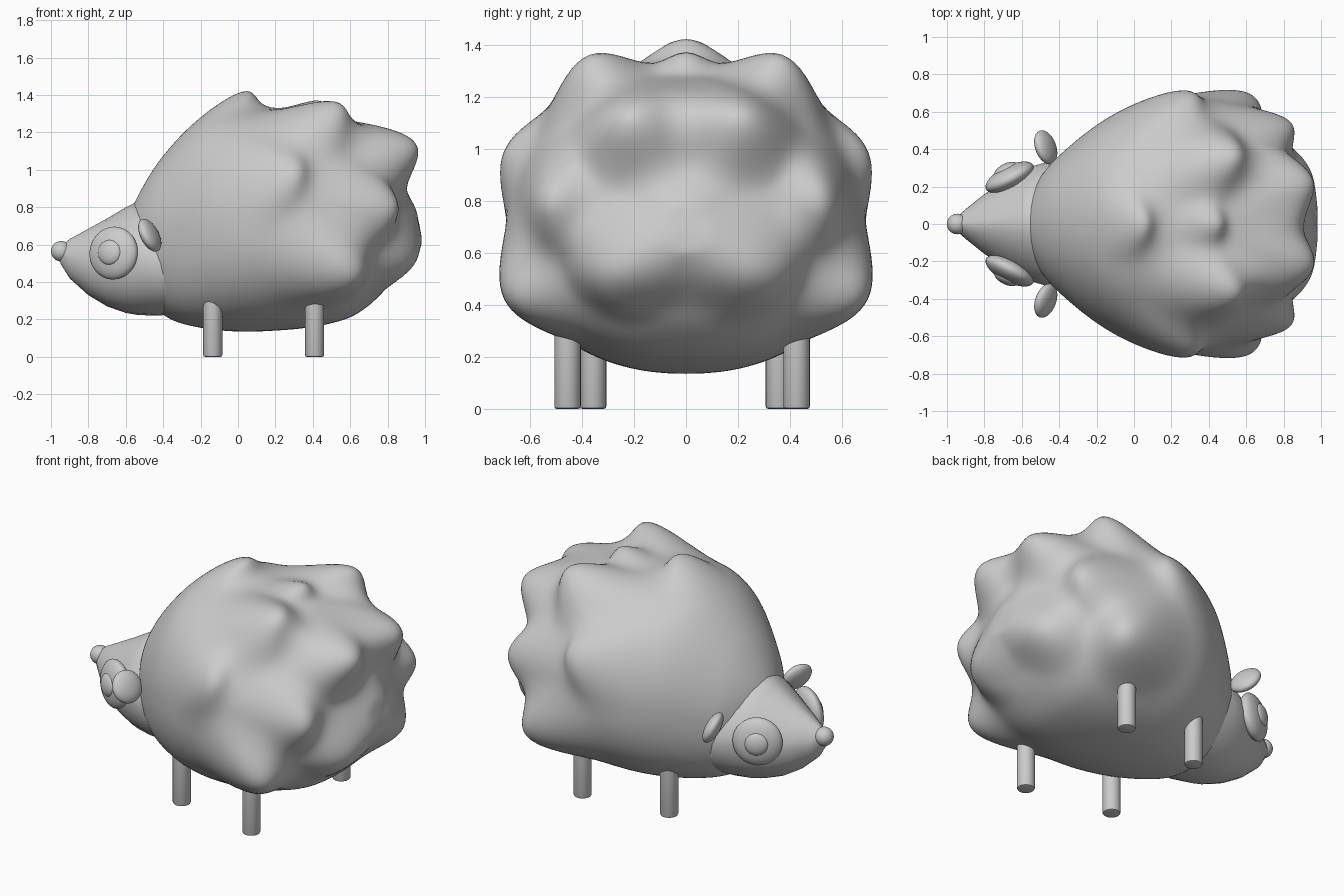
import bpy, bmesh, math
from mathutils import Matrix, Vector

cube = bpy.data.objects.get("Cube")
if cube:
    bpy.data.objects.remove(cube, do_unlink=True)

grey = bpy.data.materials.new("plain grey")
grey.use_nodes = True
grey.diffuse_color = (0.6, 0.6, 0.6, 1)
grey.node_tree.nodes["Principled BSDF"].inputs["Base Color"].default_value = (0.6, 0.6, 0.6, 1)


def finish(bm, name, angle=40):
    """Turn a bmesh into a smooth shaded grey object."""
    bmesh.ops.recalc_face_normals(bm, faces=bm.faces)
    mesh = bpy.data.meshes.new(name)
    bm.to_mesh(mesh)
    bm.free()
    mesh.materials.append(grey)
    ob = bpy.data.objects.new(name, mesh)
    bpy.context.collection.objects.link(ob)
    bpy.ops.object.select_all(action='DESELECT')
    bpy.context.view_layer.objects.active = ob
    ob.select_set(True)
    bpy.ops.object.shade_smooth_by_angle(angle=math.radians(angle))
    return ob


def refine(rings):
    """Insert a smoothly interpolated ring between each pair."""
    pts = [Vector(r) for r in rings]
    out = [pts[0]]
    for i in range(len(pts) - 1):
        before, after = pts[max(i - 1, 0)], pts[min(i + 2, len(pts) - 1)]
        out += [(pts[i] + pts[i + 1]) * .5625 - (before + after) * .0625, pts[i + 1]]
    return out


def power(v, n):
    return math.copysign(abs(v) ** (2 / n), v)


def loft(bm, rings, upper, lower, count):
    """Skin rings of (x, bottom, top, half width), squareness set per half."""
    loops = []
    for x, bottom, top, wide in rings:
        mid, high = (bottom + top) / 2, (top - bottom) / 2
        loop = []
        for i in range(count):
            a = math.tau * i / count
            n = upper if math.sin(a) > 0 else lower
            loop.append(bm.verts.new((x, wide * power(math.cos(a), n),
                                      mid + high * power(math.sin(a), n))))
        loops.append(loop)
    for a, b in zip(loops, loops[1:]):
        for i in range(count):
            j = (i + 1) % count
            bm.faces.new((a[i], a[j], b[j], b[i]))
    bm.faces.new(loops[0])
    bm.faces.new(loops[-1])


def ellipsoid(bm, centre, axis, length, radius):
    """Round blob with one half-length along its axis."""
    turn = Vector(axis).to_track_quat('Z', 'Y').to_matrix().to_4x4()
    m = Matrix.Translation(centre) @ turn @ Matrix.Diagonal((radius, radius, length, 1))
    bmesh.ops.create_uvsphere(bm, u_segments=32, v_segments=20, radius=1, matrix=m)


def pull(bm, centre, move, radius):
    """Drag the surface around a point with a soft falloff."""
    centre, move = Vector(centre), Vector(move)
    for v in bm.verts:
        t = max(0, 1 - (v.co - centre).length / radius)
        v.co += move * (t * t * (3 - 2 * t))


# Body: rounded core with blunt spines dragged backwards out of it
bm = bmesh.new()
core = [(-.585, .62, .74, .05), (-.55, .48, .83, .16), (-.48, .33, .96, .28),
        (-.38, .21, 1.1, .385), (-.2, .155, 1.28, .53), (0, .135, 1.345, .64),
        (.2, .14, 1.33, .685), (.4, .16, 1.3, .675), (.6, .21, 1.26, .6),
        (.74, .31, 1.18, .51), (.82, .41, 1.07, .41), (.865, .53, .93, .27),
        (.88, .64, .8, .08)]
loft(bm, refine(refine(core)), 2, 2.25, 72)
pull(bm, (-.08, 0, 1.33), (.11, 0, .095), .25)         # crown spine
pull(bm, (.37, 0, 1.3), (.08, 0, .08), .16)            # small middle spine
pull(bm, (.88, 0, .68), (.11, 0, -.03), .33)           # rump
for s in (-1, 1):
    pull(bm, (.36, s * .35, 1.21), (.17, s * .03, .14), .31)
    pull(bm, (.76, s * .19, 1.11), (.18, s * .03, .03), .32)
    pull(bm, (.13, s * .61, .98), (.14, s * .08, .02), .32)
    pull(bm, (.66, s * .53, .8), (.15, s * .01, 0), .28)
    pull(bm, (.45, s * .6, .47), (.16, s * .09, -.05), .34)
    pull(bm, (.84, s * .24, .56), (.08, s * .04, -.04), .28)
body = finish(bm, "spiny_body", 180)
body.modifiers.new("smooth surface", 'SUBSURF').levels = 1

# Head: tapered snout with a ridged brow
bm = bmesh.new()
loft(bm, [(-.95, .5, .59, .035), (-.9, .42, .63, .08), (-.8, .33, .685, .16),
          (-.7, .27, .74, .225), (-.6, .235, .8, .28), (-.54, .225, .83, .31),
          (-.45, .22, .8, .335), (-.36, .225, .75, .34)], 1.7, 2.1, 28)
finish(bm, "head", 50)

# Nose
bm = bmesh.new()
ellipsoid(bm, (-.945, 0, .565), (0, 0, 1), .055, .055)
finish(bm, "nose")

for s, side in ((-1, "front_side"), (1, "back_side")):
    # Eye and pupil: flattened domes on the cheek
    out = Vector((-.45, s * .88, .08)).normalized()
    eye = Vector((-.665, s * .25, .555))
    for name, lift, thick, radius in (("eye", 0, .06, .142), ("pupil", .045, .032, .068)):
        bm = bmesh.new()
        ellipsoid(bm, eye + out * lift, out, thick, radius)
        finish(bm, f"{side}_{name}")

    # Ear: thick tilted disc
    bm = bmesh.new()
    ellipsoid(bm, (-.472, s * .41, .65), (.87, s * .32, .45), .042, .095)
    finish(bm, f"{side}_ear")

    # Legs: short posts with a bevelled foot
    for name, x, y in (("head_end", -.135, s * .357), ("tail_end", .41, s * .44 - .015)):
        bm = bmesh.new()
        bmesh.ops.create_cone(bm, cap_ends=True, segments=24, radius1=.051, radius2=.051,
                              depth=.36, matrix=Matrix.Translation((x, y, .18)))
        foot = [e for e in bm.edges if all(v.co.z < .01 for v in e.verts)]
        bmesh.ops.bevel(bm, geom=foot, offset=.01, segments=2, affect='EDGES', profile=.5)
        finish(bm, f"{side}_{name}_leg")
